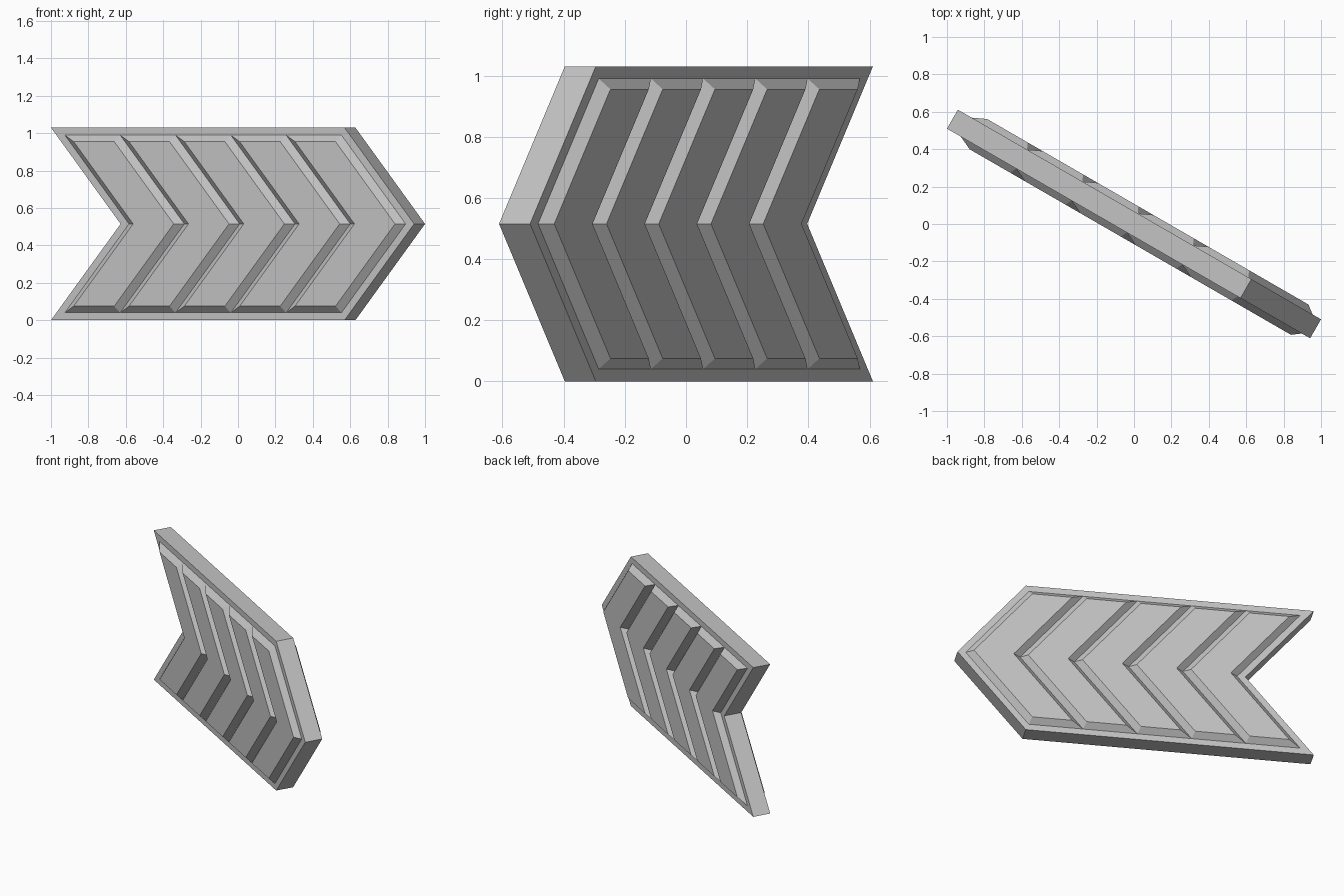
import bpy, bmesh, math
from mathutils import Matrix

HEIGHT = 1.03          # overall height
HALF_LEN = 1.121       # half length along the sign
SWEEP = 0.43           # how far the arrow point leads its shoulders
HALF_THICK = 0.0585
BORDER = 0.04          # rim around the raised panels
BEVEL = 0.035          # panel bevel width and height
PANELS = 5
TURN = Matrix.Rotation(math.radians(-30), 4, 'Z')

if "Cube" in bpy.data.objects:
    bpy.data.objects.remove(bpy.data.objects["Cube"], do_unlink=True)

grey = bpy.data.materials.new("plain_grey")
grey.use_nodes = True
grey.diffuse_color = (0.55, 0.55, 0.55, 1)
grey.node_tree.nodes["Principled BSDF"].inputs["Base Color"].default_value = grey.diffuse_color

slope = SWEEP / (HEIGHT / 2)
stretch = math.hypot(1, slope)   # sideways shift per unit of inset


def chevron(left, right, z_inset, side_inset):
    """Arrow outline between two notch/point positions on the mid line."""
    mid = HEIGHT / 2
    half = mid - z_inset
    a, b = left + side_inset * stretch, right - side_inset * stretch
    return [(a, mid), (a - half * slope, mid - half), (b - half * slope, mid - half),
            (b, mid), (b - half * slope, mid + half), (a - half * slope, mid + half)]


def loft(name, layers):
    """Solid through a list of (depth, outline) layers."""
    bm = bmesh.new()
    rings = [[bm.verts.new((u, depth, z)) for u, z in outline] for depth, outline in layers]
    for low, high in zip(rings, rings[1:]):
        for i in range(len(low)):
            j = (i + 1) % len(low)
            bm.faces.new((low[i], low[j], high[j], high[i]))
    bm.faces.new(rings[0])
    bm.faces.new(rings[-1])
    bmesh.ops.recalc_face_normals(bm, faces=bm.faces)
    bm.transform(TURN)
    mesh = bpy.data.meshes.new(name)
    bm.to_mesh(mesh)
    bm.free()
    mesh.materials.append(grey)
    obj = bpy.data.objects.new(name, mesh)
    bpy.context.collection.objects.link(obj)


# Arrow shaped slab
notch, point = SWEEP - HALF_LEN, HALF_LEN
outline = chevron(notch, point, 0, 0)
loft("arrow_slab", [(-HALF_THICK, outline), (HALF_THICK, outline)])

# Bevelled chevron panels, raised on both faces
start = notch + BORDER * stretch
step = (point - BORDER * stretch - start) / PANELS
for i in range(PANELS):
    left, right = start + i * step, start + (i + 1) * step
    base = chevron(left, right, BORDER, 0)
    top = chevron(left, right, BORDER + BEVEL, BEVEL)
    loft(f"chevron_panel_{i + 1}", [(-HALF_THICK - BEVEL, top), (-HALF_THICK, base),
                                    (HALF_THICK, base), (HALF_THICK + BEVEL, top)])
